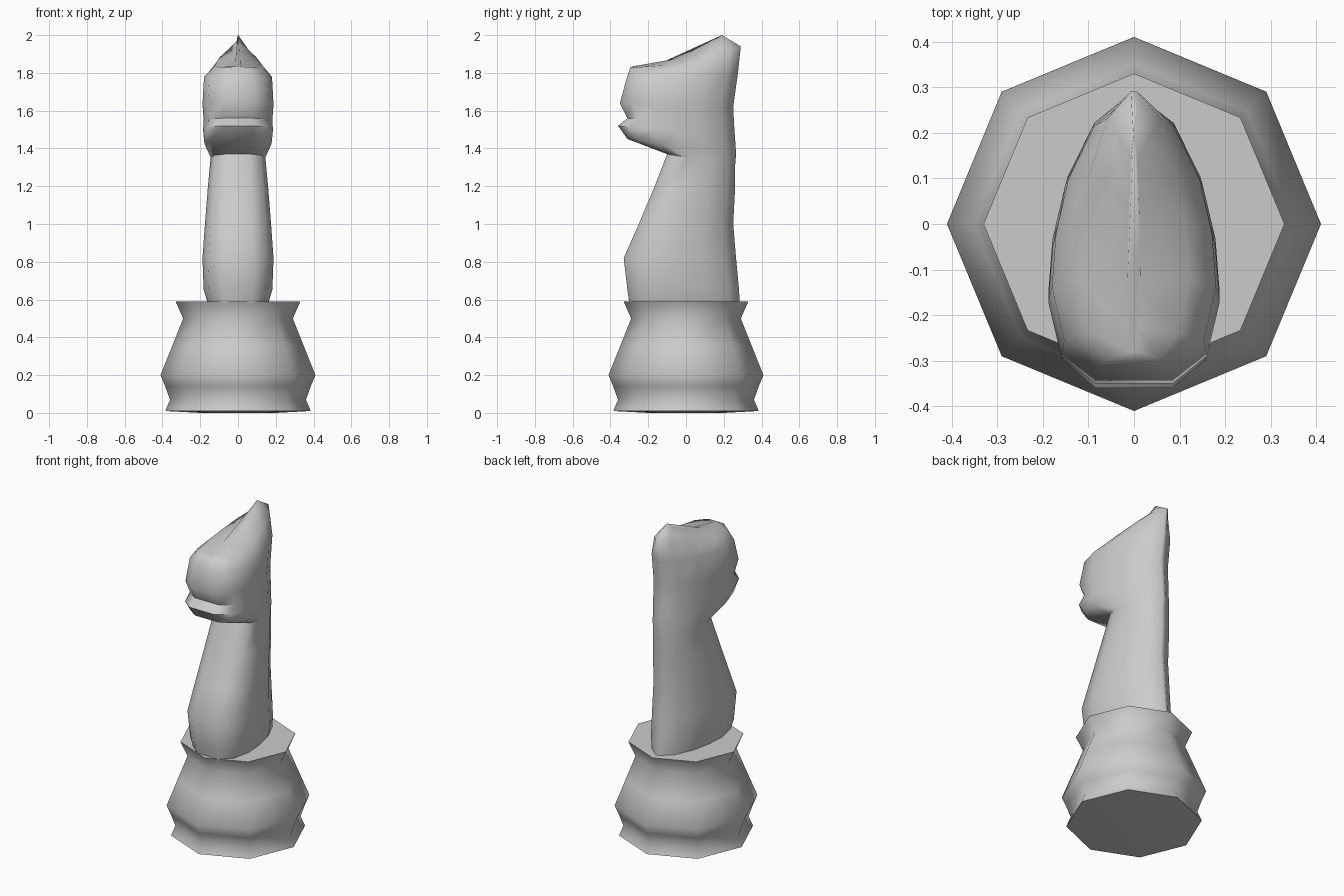
import bpy, bmesh, math

cube = bpy.data.objects.get("Cube")
if cube:
    bpy.data.objects.remove(cube, do_unlink=True)

grey = bpy.data.materials.new("light grey")
grey.use_nodes = True
COLOUR = (0.6, 0.6, 0.6, 1)
grey.diffuse_color = COLOUR
grey.node_tree.nodes["Principled BSDF"].inputs["Base Color"].default_value = COLOUR


def loft(name, rings, angle):
    """Skin a stack of closed rings, cap both ends and shade smooth."""
    bm = bmesh.new()
    loops = [[bm.verts.new(p) for p in ring] for ring in rings]
    n = len(loops[0])
    for low, high in zip(loops, loops[1:]):
        for i in range(n):
            j = (i + 1) % n
            bm.faces.new((low[i], low[j], high[j], high[i]))
    bm.faces.new(loops[0])
    bm.faces.new(loops[-1])
    bmesh.ops.recalc_face_normals(bm, faces=bm.faces)
    mesh = bpy.data.meshes.new(name)
    bm.to_mesh(mesh)
    bm.free()
    mesh.materials.append(grey)
    obj = bpy.data.objects.new(name, mesh)
    bpy.context.collection.objects.link(obj)
    bpy.ops.object.select_all(action='DESELECT')
    bpy.context.view_layer.objects.active = obj
    obj.select_set(True)
    bpy.ops.object.shade_smooth_by_angle(angle=math.radians(angle))
    return obj


# Octagonal pedestal: radius, height
pedestal = [(0.2, 0), (0.385, 0.01), (0.36, 0.07), (0.385, 0.14), (0.41, 0.2),
            (0.35, 0.35), (0.29, 0.5), (0.33, 0.59)]
loft("pedestal", [[(r * math.cos(i * math.pi / 4), r * math.sin(i * math.pi / 4), z)
                   for i in range(8)] for r, z in pedestal], 60)

# Egg-shaped section: fraction from front to back, fraction of half width
half = [(0, 0.45), (0.1, 0.85), (0.3, 1), (0.5, 0.95), (0.7, 0.8), (0.9, 0.48), (1, 0.06)]
section = half + [(t, -w) for t, w in reversed(half)]


def tilted_ring(front, back, width, power=1):
    """Section stretched between a front and a back point in the side plane."""
    return [(w * width, front[0] + (back[0] - front[0]) * t,
             front[1] + (back[1] - front[1]) * t ** power) for t, w in section]


# Horse: chest, neck, jaw, lips, brow, crest with the ears
horse = [
    ((-0.30, 0.58), (0.285, 0.58), 0.16),
    ((-0.31, 0.65), (0.28, 0.66), 0.182),
    ((-0.33, 0.82), (0.265, 0.82), 0.188),
    ((-0.25, 1.00), (0.25, 1.00), 0.175),
    ((-0.17, 1.19), (0.26, 1.19), 0.16),
    ((-0.10, 1.37), (0.26, 1.31), 0.145),
    ((-0.31, 1.45), (0.265, 1.37), 0.178),
    ((-0.36, 1.52), (0.26, 1.45), 0.185),
    ((-0.31, 1.56), (0.255, 1.52), 0.182),
    ((-0.35, 1.64), (0.25, 1.62), 0.188),
    ((-0.315, 1.77), (0.275, 1.80), 0.18),
    ((-0.295, 1.83), (0.29, 1.94), 0.12, 2),
    ((-0.28, 1.835), (0.19, 2.0), 0.015, 2),
]
loft("horse_head_and_neck", [tilted_ring(*r) for r in horse], 60)
